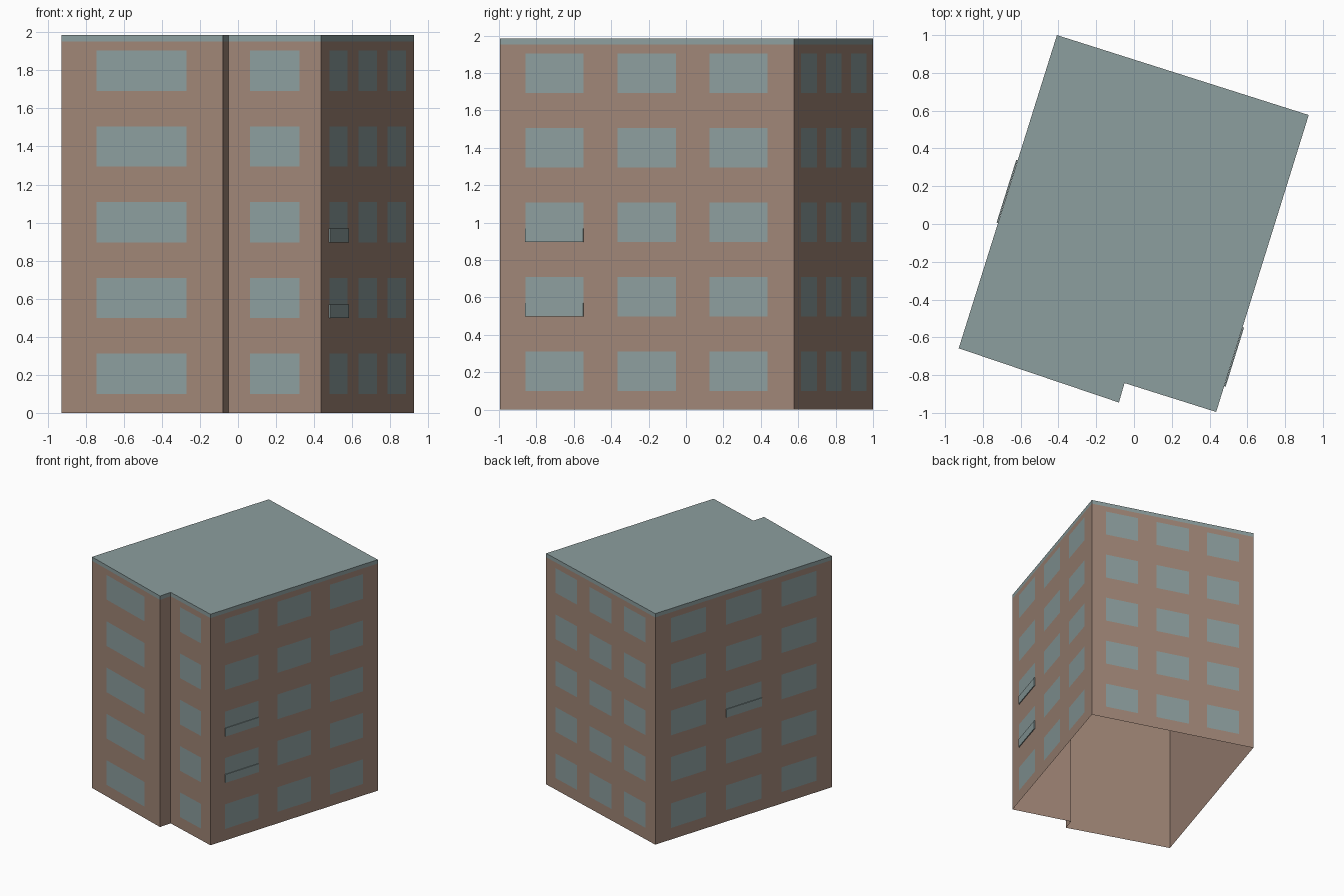
import bpy
import bmesh
from mathutils import Vector

cube = bpy.data.objects.get("Cube")
if cube:
    bpy.data.objects.remove(cube, do_unlink=True)

HEIGHT, BAND_BOTTOM = 1.985, 1.952
ROW_PITCH, SILL, WINDOW_HEIGHT, ROWS = 0.398, 0.1, 0.212, 5
UP = Vector((0, 0, 1))


def material(name, color):
    mat = bpy.data.materials.new(name)
    mat.use_nodes = True
    mat.diffuse_color = color
    mat.node_tree.nodes["Principled BSDF"].inputs["Base Color"].default_value = color
    return mat


brick = material("clay brick", (0.352, 0.238, 0.184, 1))
slate = material("grey teal", (0.265, 0.345, 0.345, 1))

# Building outline, counter-clockwise from the right front corner
outline = [Vector((x, y, 0)) for x, y in (
    (-0.928, -0.658), (-0.08, -0.945), (-0.05, -0.842),
    (0.435, -0.995), (0.925, 0.577), (-0.408, 1.0))]


def make_object(name, bm, mat):
    mesh = bpy.data.meshes.new(name)
    bm.to_mesh(mesh)
    bm.free()
    mesh.materials.append(mat)
    obj = bpy.data.objects.new(name, mesh)
    bpy.context.collection.objects.link(obj)
    return obj


def extruded_outline(name, low, high, mat, capped):
    """Vertical walls along the outline, with an optional top."""
    bm = bmesh.new()
    bottom = [bm.verts.new(p + UP * low) for p in outline]
    top = [bm.verts.new(p + UP * high) for p in outline]
    for i in range(len(outline)):
        j = (i + 1) % len(outline)
        bm.faces.new((bottom[i], bottom[j], top[j], top[i]))
    if capped:
        bm.faces.new(top)
    return make_object(name, bm, mat)


def add_panel(bm, side, start, end, low, high, offset):
    """Rectangle parallel to a wall, placed by fractions of its length."""
    a, b = outline[side], outline[(side + 1) % len(outline)]
    out = (b - a).cross(UP).normalized() * offset
    p, q = a.lerp(b, start) + out, a.lerp(b, end) + out
    corners = (p + UP * low, q + UP * low, q + UP * high, p + UP * high)
    return bm.faces.new([bm.verts.new(c) for c in corners])


# Walls are an open shell, roof sits on them with a flush edge band
extruded_outline("brick_walls", 0, BAND_BOTTOM, brick, False)
extruded_outline("flat_roof", BAND_BOTTOM, HEIGHT, slate, True)

# Window columns for each wall, as fractions along it
three = [(0.087, 0.285), (0.4, 0.6), (0.714, 0.911)]
walls = {
    "front_wide": (0, [(0.218, 0.776)]),
    "front_narrow": (2, [(0.237, 0.773)]),
    "left": (3, three),
    "back": (4, three),
    "right": (5, three),
}
for name, (side, columns) in walls.items():
    bm = bmesh.new()
    for row in range(ROWS):
        low = SILL + row * ROW_PITCH
        for start, end in columns:
            add_panel(bm, side, start, end, low, low + WINDOW_HEIGHT, 0.002)
    make_object(name + "_windows", bm, slate)

# Slim raised panels across the lower part of a few windows
for name, side, column, row in (("left_lower", 3, 0, 1), ("left_upper", 3, 0, 2),
                                ("right_middle", 5, 1, 2)):
    bm = bmesh.new()
    low = SILL + row * ROW_PITCH
    face = add_panel(bm, side, *three[column], low, low + 0.072, 0.008)
    face.normal_update()
    normal = face.normal.copy()
    grown = bmesh.ops.extrude_face_region(bm, geom=[face])["geom"]
    for v in face.verts:
        v.co -= normal * 0.007
    bm.faces.remove(face)
    bmesh.ops.recalc_face_normals(bm, faces=bm.faces[:])
    make_object(name + "_window_panel", bm, slate)
